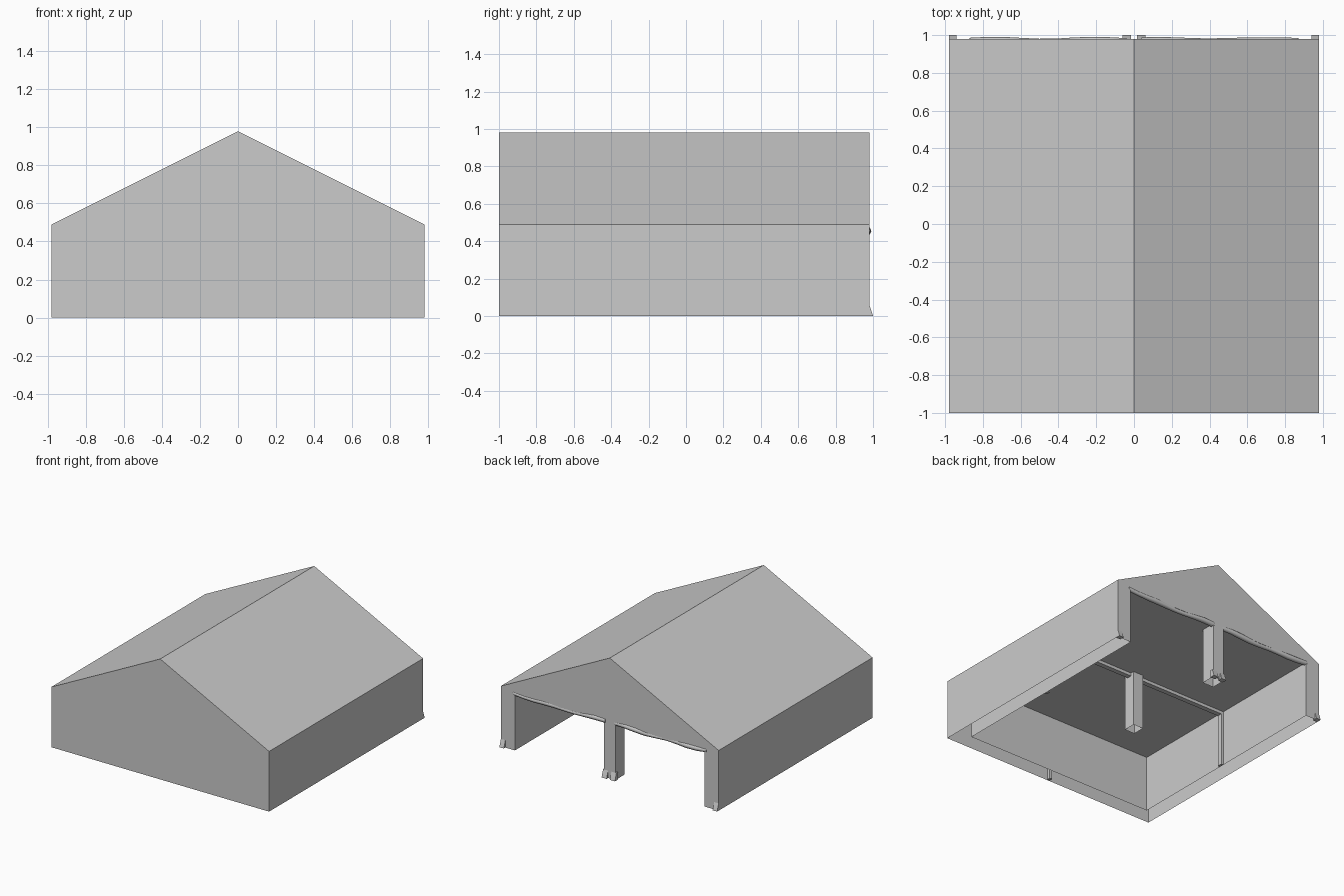
import bpy, bmesh, math
from mathutils import Vector

if "Cube" in bpy.data.objects:
    bpy.data.objects.remove(bpy.data.objects["Cube"])

W, E, R = 0.98, 0.49, 0.98      # half width, eave height, ridge height
Y0, Y1 = -0.99, 0.98            # front and back of the shell
IW, IH, IY = 0.854, 0.457, -0.87  # liner half width, height, front


def mesh(name, polys):
    """Object from a few polygons, shared corners merged."""
    bm = bmesh.new()
    for p in polys:
        bm.faces.new([bm.verts.new(v) for v in p])
    bmesh.ops.remove_doubles(bm, verts=bm.verts, dist=1e-5)
    me = bpy.data.meshes.new(name)
    bm.to_mesh(me)
    bm.free()
    ob = bpy.data.objects.new(name, me)
    bpy.context.collection.objects.link(ob)
    return ob


def box(name, x0, x1, y0, y1, z0, z1, caps=True):
    a = [(x0, y0), (x1, y0), (x1, y1), (x0, y1)]
    polys = [[(*a[i], z0), (*a[(i + 1) % 4], z0), (*a[(i + 1) % 4], z1), (*a[i], z1)]
             for i in range(4)]
    if caps:
        polys += [[(*p, z0) for p in reversed(a)], [(*p, z1) for p in a]]
    return mesh(name, polys)


def sweep(profile):
    """Strip of quads along y for an x-z profile."""
    return lambda ya, yb: [[(*(a[0], ya), a[1]), (b[0], ya, b[1]), (b[0], yb, b[1]), (a[0], yb, a[1])]
                           for a, b in zip(profile, profile[1:])]


# Outer canvas: side walls, roof and closed front gable
outline = [(W, 0), (W, E), (0, R), (-W, E), (-W, 0)]
mesh("canvas_shell", sweep(outline)(-1.0, Y1)
     + [[(x, -1.0, z) for x, z in reversed(outline)]])

# Back gable with its wide opening
mesh("back_gable", [
    [(x, Y1, z) for x, z in [(W, IH), (W, E), (0, R), (-W, E), (-W, IH)]],
    [(x, Y1, z) for x, z in [(W, 0), (W, IH), (IW, IH), (IW, 0)]],
    [(x, Y1, z) for x, z in [(-W, 0), (-IW, 0), (-IW, IH), (-W, IH)]]])

# Inner liner: side walls, flat ceiling, front wall
inner = [(-IW, 0), (-IW, IH), (IW, IH), (IW, 0)]
mesh("inner_liner", sweep(inner)(IY, Y1) + [[(x, IY, z) for x, z in inner]])

# Rib around the middle of the liner
t = 0.02
box("ceiling_rib", -IW, IW, -t, t, IH - 0.025, IH)
for s, side in ((-1, "left"), (1, "right")):
    xa, xb = sorted((s * IW, s * (IW - 0.02)))
    box(side + "_wall_rib", xa, xb, -t, t, 0, IH)

# Centre posts and the slim pole behind the front wall
box("middle_post", -0.045, 0.045, -0.05, 0.05, 0.0, IH, caps=False)
box("back_post", -0.05, 0.05, 0.86, Y1, 0.0, IH, caps=False)
box("front_pole", -0.012, 0.012, Y0, Y0 + 0.025, 0.0, 0.96)

# Flared canvas feet at the back opening
prof = [(Y1 - 0.02, 0), (Y1 + 0.02, 0), (Y1 + 0.012, 0.025), (Y1, 0.06), (Y1 - 0.02, 0.06)]
for i, (xa, xb) in enumerate([(-W, -0.94), (-0.06, -0.015), (0.015, 0.06), (0.94, W)]):
    polys = [[(xa, y, z) for y, z in reversed(prof)], [(xb, y, z) for y, z in prof]]
    n = len(prof)
    for k in range(n):
        p, q = prof[k], prof[(k + 1) % n]
        polys.append([(xa, *p), (xa, *q), (xb, *q), (xb, *p)])
    mesh(f"canvas_foot_{i + 1}", polys)

# Rolled-up door curtains, slightly lumpy
for s, side in ((-1, "left"), (1, "right")):
    cu = bpy.data.curves.new(side + "_curtain_roll", 'CURVE')
    cu.dimensions = '3D'
    cu.bevel_depth = 0.021
    cu.bevel_resolution = 1
    cu.use_fill_caps = True
    sp = cu.splines.new('POLY')
    N = 10
    sp.points.add(N - 1)
    for i, p in enumerate(sp.points):
        f = i / (N - 1)
        p.co = (s * (0.04 + 0.83 * f), 0.967 + 0.003 * math.sin(9 * f),
                0.458 - 0.008 * math.sin(math.pi * f) + 0.004 * math.sin(13 * f), 1)
        p.radius = 0.9 + 0.12 * math.sin(11 * f + s)
    ob = bpy.data.objects.new(side + "_curtain_roll", cu)
    bpy.context.collection.objects.link(ob)
